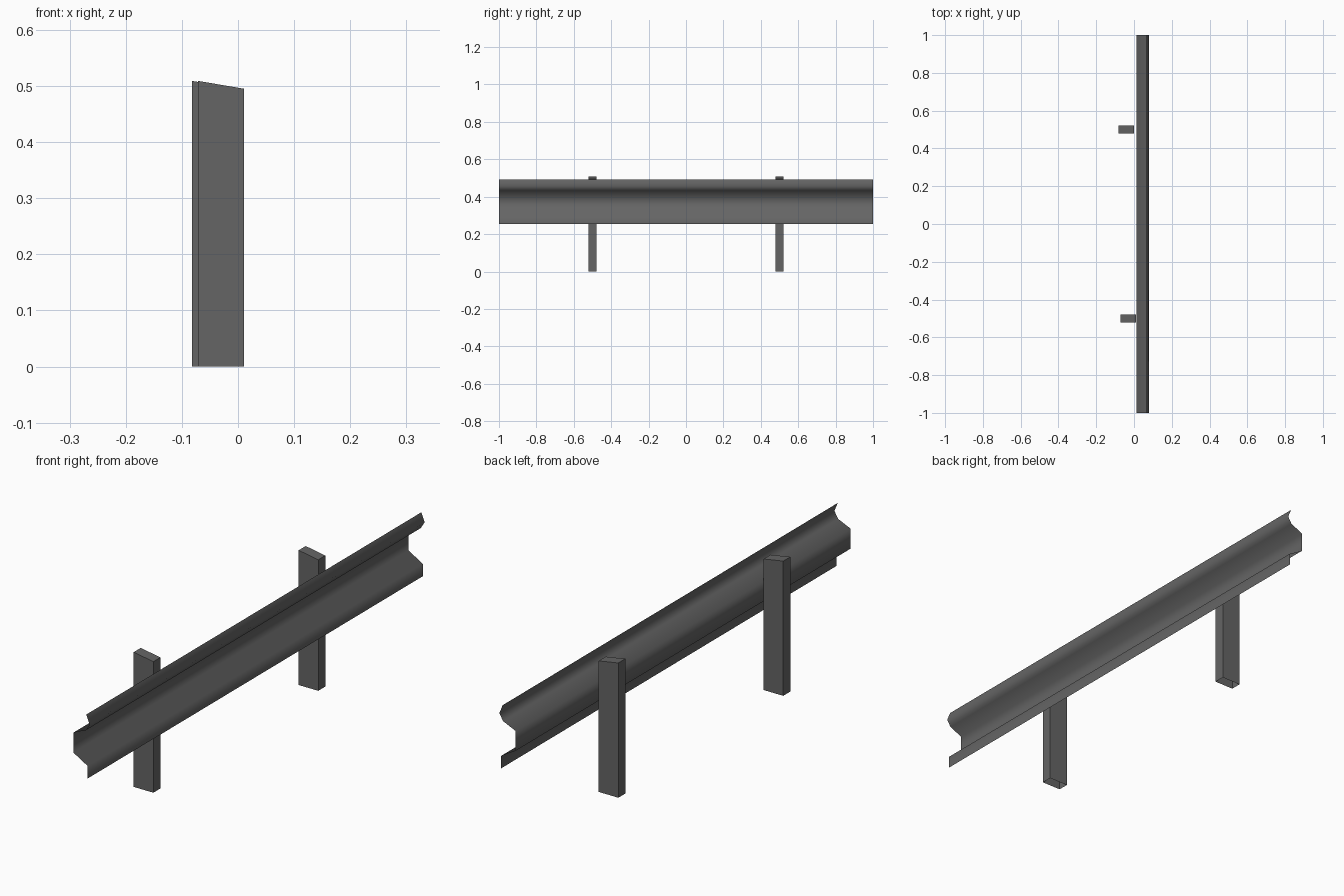
import bpy
import bmesh

cube = bpy.data.objects.get("Cube")
if cube:
    bpy.data.objects.remove(cube, do_unlink=True)

steel = bpy.data.materials.new("dark_grey_steel")
steel.use_nodes = True
grey = (0.13, 0.13, 0.13, 1)
steel.diffuse_color = grey
steel.node_tree.nodes["Principled BSDF"].inputs["Base Color"].default_value = grey


def extrude_profile(bm, points, y0, y1, closed=False):
    """Sweep an x-z profile along y and return its two end rows."""
    rows = [[bm.verts.new((x, y, z)) for x, z in points] for y in (y0, y1)]
    n = len(points)
    for i in range(n if closed else n - 1):
        j = (i + 1) % n
        bm.faces.new((rows[0][i], rows[0][j], rows[1][j], rows[1][i]))
    return rows


def finish(name, bm, smooth=False):
    bm.normal_update()
    mesh = bpy.data.meshes.new(name)
    bm.to_mesh(mesh)
    bm.free()
    mesh.materials.append(steel)
    for face in mesh.polygons:
        face.use_smooth = smooth
    obj = bpy.data.objects.new(name, mesh)
    bpy.context.collection.objects.link(obj)
    return obj


# Thin pressed rail, listed bottom to top so its normals face +x
rail_profile = [(0.072, 0.253), (0.072, 0.30), (0.012, 0.335), (0.012, 0.41),
                (0.064, 0.433), (0.08, 0.459), (0.066, 0.493)]
bm = bmesh.new()
extrude_profile(bm, rail_profile, -1, 1)
if sum(f.calc_area() * f.normal.x for f in bm.faces if not f.normal_update()) < 0:
    bmesh.ops.reverse_faces(bm, faces=bm.faces[:])
finish("guard_rail", bm, smooth=True)


# Hollow posts with a sloping cap and an open foot
def post(name, back, y):
    front = back + 0.082
    bm = bmesh.new()
    rows = extrude_profile(bm, [(back, 0), (back, 0.509), (front, 0.495), (front, 0)],
                           y - 0.021, y + 0.021, closed=True)
    for row in rows:
        bm.faces.new(row)
    bmesh.ops.recalc_face_normals(bm, faces=bm.faces[:])
    foot = [f for f in bm.faces if all(v.co.z < 0.001 for v in f.verts)]
    bmesh.ops.delete(bm, geom=foot, context='FACES_ONLY')
    finish(name, bm)


post("front_post", -0.071, -0.5)
post("back_post", -0.082, 0.5)
